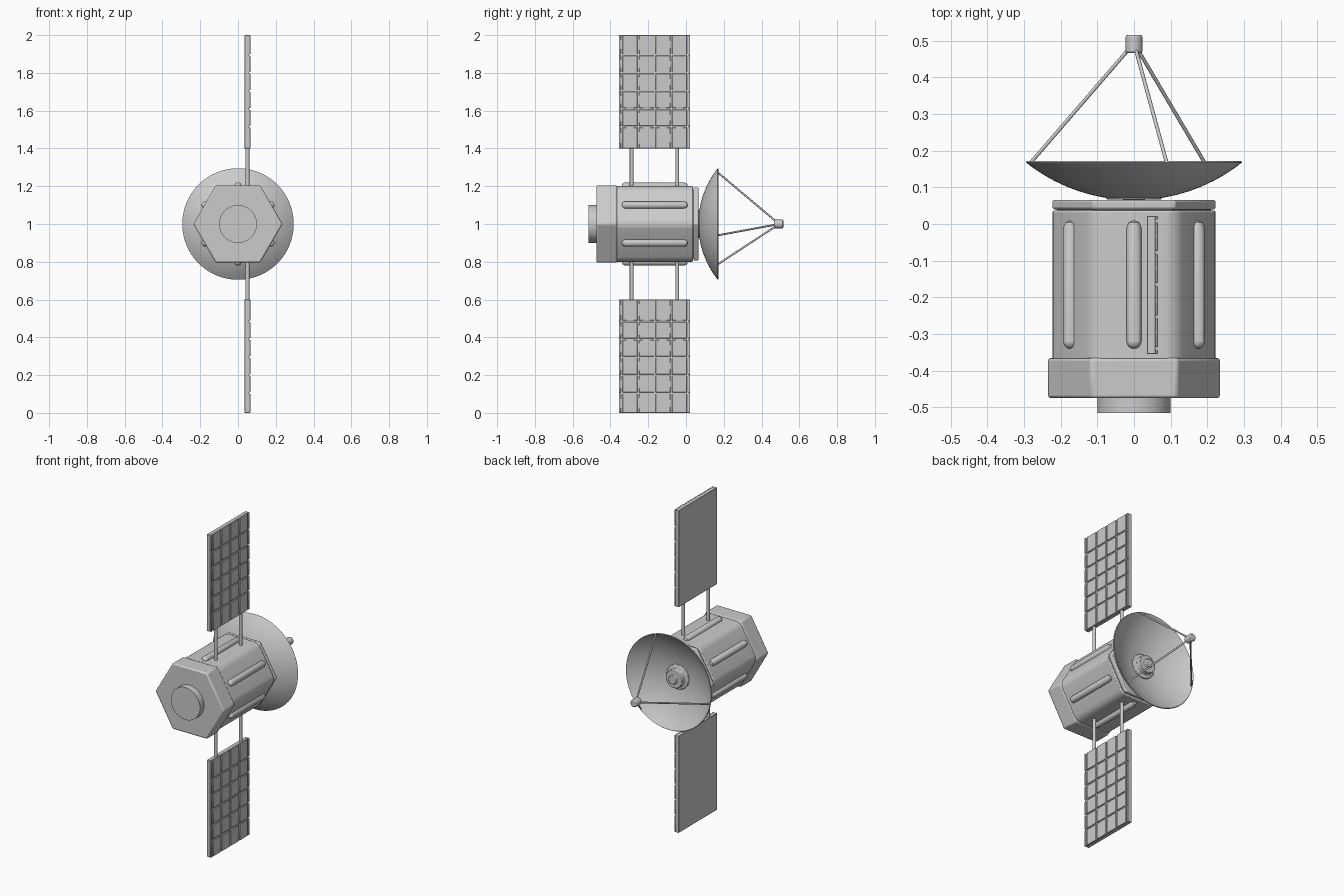
import bpy, bmesh, math
from mathutils import Vector, Matrix

if "Cube" in bpy.data.objects:
    bpy.data.objects.remove(bpy.data.objects["Cube"])

C = Vector((0, 0, 1))  # body axis runs along y through this point


def finish(name, bm, bevel=0.0, smooth=True, segments=2):
    bmesh.ops.recalc_face_normals(bm, faces=bm.faces)
    me = bpy.data.meshes.new(name)
    bm.to_mesh(me)
    bm.free()
    ob = bpy.data.objects.new(name, me)
    bpy.context.collection.objects.link(ob)
    if bevel:
        m = ob.modifiers.new("bevel", 'BEVEL')
        m.width, m.segments, m.limit_method = bevel, segments, 'ANGLE'
        m.angle_limit = math.radians(35)
    if smooth:
        bpy.ops.object.select_all(action='DESELECT')
        ob.select_set(True)
        bpy.context.view_layer.objects.active = ob
        bpy.ops.object.shade_smooth_by_angle(angle=math.radians(35))
    return ob


def lathe(name, profile, n=64, bevel=0.0, corner=0.0):
    """Spin (radius, y) pairs about the body axis; n=6 gives a hexagon with corners on x."""
    bm = bmesh.new()
    rings = []
    for r, y in profile:
        if r == 0:
            rings.append([bm.verts.new((0, y, 1))])
        else:
            rings.append([bm.verts.new((r * math.cos(2 * math.pi * i / n), y,
                                        1 + r * math.sin(2 * math.pi * i / n))) for i in range(n)])
    for a, b in zip(rings, rings[1:]):
        for i in range(n):
            j = (i + 1) % n
            if len(a) == 1:
                bm.faces.new((a[0], b[i], b[j]))
            elif len(b) == 1:
                bm.faces.new((a[i], a[j], b[0]))
            else:
                bm.faces.new((a[i], a[j], b[j], b[i]))
    if corner:  # round the long edges
        edges = [e for e in bm.edges if abs(e.verts[0].co.y - e.verts[1].co.y) > 0.01
                 and min((v.co - C).xz.length for v in e.verts) > 0.1]
        bmesh.ops.recalc_face_normals(bm, faces=bm.faces)
        bmesh.ops.bevel(bm, geom=edges, offset=corner, segments=4, profile=0.5, affect='EDGES')
    return finish(name, bm, bevel)


def drum(name, r, y0, y1, n=48, bevel=0.0, corner=0.0):
    return lathe(name, [(0, y0), (r, y0), (r, y1), (0, y1)], n, bevel, corner)


def rod(name, a, b, r, n=16):
    a, b = Vector(a), Vector(b)
    bm = bmesh.new()
    mat = Matrix.Translation((a + b) / 2) @ (b - a).to_track_quat('Z', 'Y').to_matrix().to_4x4()
    bmesh.ops.create_cone(bm, cap_ends=True, segments=n, radius1=r, radius2=r,
                          depth=(b - a).length, matrix=mat)
    return finish(name, bm)


def add_box(bm, lo, hi):
    lo, hi = Vector(lo), Vector(hi)
    mat = Matrix.Translation((lo + hi) / 2) @ Matrix.Diagonal((*(hi - lo), 1))
    bmesh.ops.create_cube(bm, size=1, matrix=mat)


# Hexagonal body, end cap, front collar and thruster
drum("body", 0.231, -0.37, 0.037, 6, 0.005, 0.03)
drum("end_cap", 0.236, -0.475, -0.365, 6, 0.008)
drum("neck", 0.21, 0.03, 0.045, 6)
drum("collar", 0.224, 0.04, 0.066, 6, 0.006)
drum("thruster", 0.1, -0.515, -0.46, 64)

# Rounded ribs, one on each body face
for k in range(6):
    a = math.radians(30 + 60 * k)
    x, z = 0.2 * math.cos(a), 1 + 0.2 * math.sin(a)
    bm = bmesh.new()
    bmesh.ops.create_uvsphere(bm, u_segments=20, v_segments=12, radius=0.02)
    for v in bm.verts:
        if abs(v.co.z) < 1e-5:
            v.co.z = 0
    bmesh.ops.bisect_plane(bm, geom=bm.verts[:] + bm.edges[:] + bm.faces[:],
                           plane_co=(0, 0, 0), plane_no=(0, 0, 1), clear_outer=True)
    rim = [e for e in bm.edges if e.is_boundary]
    new = bmesh.ops.extrude_edge_only(bm, edges=rim)["geom"]
    bmesh.ops.translate(bm, vec=(0, 0, 0.31), verts=[g for g in new if isinstance(g, bmesh.types.BMVert)])
    rim = [e for e in bm.edges if e.is_boundary and e.verts[0].co.z > 0.2]
    new = bmesh.ops.extrude_edge_only(bm, edges=rim)["geom"]
    top = [g for g in new if isinstance(g, bmesh.types.BMVert)]
    for v in top:
        v.co = Vector((v.co.x * 0.71, v.co.y * 0.71, 0.324))
    new = bmesh.ops.extrude_edge_only(bm, edges=[e for e in bm.edges if e.is_boundary])["geom"]
    tip = [g for g in new if isinstance(g, bmesh.types.BMVert)]
    bmesh.ops.pointmerge(bm, verts=tip, merge_co=(0, 0, 0.33))
    bm.transform(Matrix.Translation((x, -0.32, z)) @ Matrix.Rotation(-math.pi / 2, 4, 'X'))
    finish("rib_%d" % (k + 1), bm)

# Dish: thin spherical shell
R, T = 0.474, 0.005
steps = 14
amax = math.asin(0.295 / R)
outer = [(R * math.sin(amax * i / steps), 0.065 + R - R * math.cos(amax * i / steps))
         for i in range(steps + 1)]
Ri = R - T
inner = [(Ri * math.sin(amax * i / steps), 0.065 + R - Ri * math.cos(amax * i / steps))
         for i in range(steps, -1, -1)]
outer[0], inner[-1] = (0, 0.065), (0, 0.065 + T)
lathe("dish", outer + inner, 64)

# Stepped receiver hub in the dish
lathe("dish_hub", [(0, 0.067), (0.075, 0.067), (0.075, 0.085), (0.055, 0.09), (0.055, 0.12),
                   (0.025, 0.12), (0.025, 0.138), (0, 0.138)], 40, 0.003)

# Feed horn and its three struts
drum("feed", 0.023, 0.466, 0.515, 32, 0.005)
for k, deg in enumerate((72, 192, 312)):
    c, s = math.cos(math.radians(deg)), math.sin(math.radians(deg))
    rod("feed_strut_%d" % (k + 1), (0.29 * c, 0.165, 1 + 0.29 * s),
        (0.016 * c, 0.475, 1 + 0.016 * s), 0.005, 12)

# Solar panels: backing slab with cell tiles leaving grooves on the +x side
ys = (-0.355, -0.34, -0.253, -0.165, -0.078, 0.008, 0.022)
zs = (1.4, 1.515, 1.61, 1.705, 1.8, 1.895, 2.0)
g = 0.004
for side, name in ((1, "upper"), (-1, "lower")):
    bm = bmesh.new()
    add_box(bm, (0.035, ys[0], 1.4), (0.059, ys[-1], 2.0))
    for i in range(6):
        for j in range(6):
            add_box(bm, (0.058, ys[i] + g * (i > 0), zs[j] + g * (j > 0)),
                    (0.065, ys[i + 1] - g * (i < 5), zs[j + 1] - g * (j < 5)))
    for v in bm.verts:
        v.co.z = 1 + side * (v.co.z - 1)
    finish(name + "_solar_panel", bm, 0.0015, segments=1)
    for k, y in enumerate((-0.288, -0.046)):
        rod("%s_panel_arm_%d" % (name, k + 1), (0.05, y, 1 + side * 0.17),
            (0.05, y, 1 + side * 0.41), 0.01)
